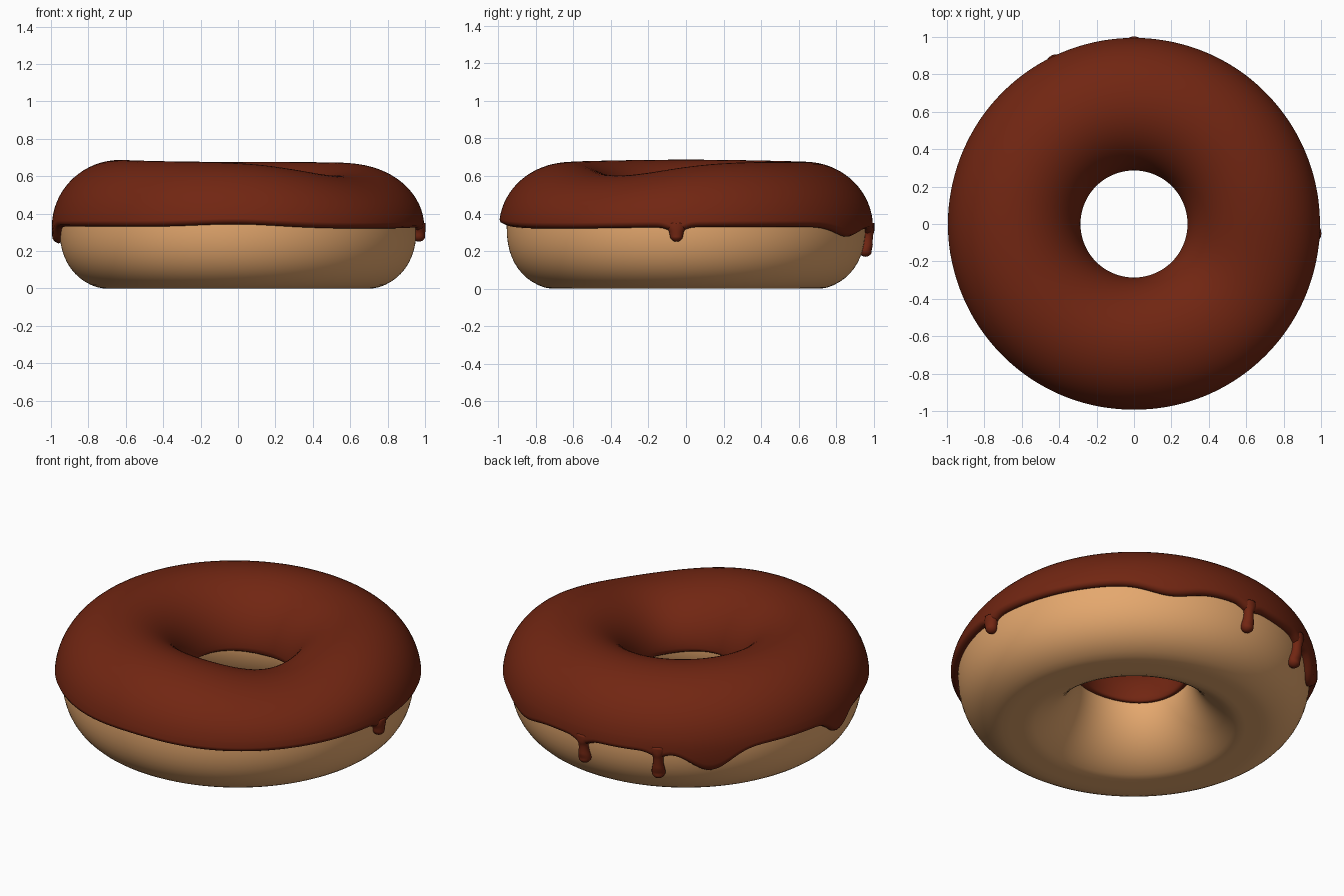
import bpy, bmesh, math
from mathutils import Vector
from math import sin, cos, pi, radians, degrees

cube = bpy.data.objects.get("Cube")
if cube:
    bpy.data.objects.remove(cube)

MID_R, MID_Z = 0.63, 0.33     # centre of the ring's cross-section
STEPS = 240


def material(name, rgb):
    m = bpy.data.materials.new(name)
    m.use_nodes = True
    m.diffuse_color = (*rgb, 1)
    bsdf = next(n for n in m.node_tree.nodes if n.type == 'BSDF_PRINCIPLED')
    bsdf.inputs["Base Color"].default_value = (*rgb, 1)
    bsdf.inputs["Roughness"].default_value = 0.5
    return m


def loft(name, rows, mat, wrap_rows):
    """Skin closed loops of points into a smooth mesh."""
    bm = bmesh.new()
    grid = [[bm.verts.new(p) for p in row] for row in rows]
    n, m = len(grid), len(grid[0])
    for i in range(n if wrap_rows else n - 1):
        for j in range(m):
            a, b = grid[i], grid[(i + 1) % n]
            k = (j + 1) % m
            bm.faces.new((a[j], b[j], b[k], a[k]))
    if not wrap_rows:
        bm.faces.new(grid[0])
        bm.faces.new(grid[-1])
    bmesh.ops.recalc_face_normals(bm, faces=bm.faces)
    mesh = bpy.data.meshes.new(name)
    bm.to_mesh(mesh)
    bm.free()
    for p in mesh.polygons:
        p.use_smooth = True
    mesh.materials.append(mat)
    obj = bpy.data.objects.new(name, mesh)
    bpy.context.collection.objects.link(obj)
    return obj


def bump(angle, centre, width):
    d = (angle - centre + 180) % 360 - 180
    return math.exp(-(d / width) ** 2 / 2)


def power(v, e):
    return math.copysign(abs(v) ** e, v)


def dough_radius(z, outer=True):
    """Ring wall radius of the dough at height z."""
    h = min(1, abs(z - MID_Z) / 0.34)
    e, w = (2.3, 0.325) if outer else (1.8, -0.315)
    return MID_R + w * (1 - h ** e) ** (1 / e)


def sag(angle):
    """Height factor of the upper half: one side has sunk a little."""
    return 1 - 0.21 * bump(angle, -35, 25) + 0.035 * bump(angle, 180, 40)


def icing_edge(angle):
    """Height of the lower icing rim around the outside."""
    z = 0.33 + 0.015 * bump(angle, -90, 12) - 0.01 * bump(angle, -45, 25)
    z -= 0.05 * bump(angle, 62, 7) + 0.12 * bump(angle, 133, 6)
    z -= 0.09 * bump(angle, 182, 4) + 0.02 * bump(angle, 110, 25)
    for a in DRIPS:
        z -= 0.03 * bump(angle, a[0], 2.2)
    return z


# angle, lowest point, bulb radius
DRIPS = [(-3, 0.25, 0.035), (90, 0.17, 0.036), (116, 0.15, 0.038)]


def turn(profile, angle):
    a = radians(angle)
    return [Vector((r * cos(a), r * sin(a), z)) for r, z in profile]


def dough_profile(angle):
    pts = []
    for i in range(56):
        t = 2 * pi * i / 56
        outer, upper = cos(t) >= 0, sin(t) >= 0
        e = 2 if upper else (2.3 if outer else 1.8)
        r = MID_R + (0.325 if outer else 0.315) * power(cos(t), 2 / e)
        h = 0.30 * sag(angle) if upper else 0.34
        pts.append((r, max(0, MID_Z + h * power(sin(t), 2 / e))))
    return pts


def icing_profile(angle):
    edge = icing_edge(angle)
    inner = 0.33 + 0.008 * sin(radians(angle * 3))
    h = 0.345 * sag(angle)
    start = 0.2
    pts = [(dough_radius(edge) - 0.015, edge + 0.012),
           (dough_radius(edge) + 0.012, edge),
           (dough_radius(edge) + 0.032, edge + 0.010)]
    # hanging skirt, then the domed top
    top = MID_Z + h * sin(start)
    for i in range(7):
        z = edge + 0.025 + (top - edge - 0.025) * i / 7
        lift = max(0, z - MID_Z) / h
        r = MID_R + 0.365 * math.sqrt(1 - lift ** 2)
        pts.append((r if z > MID_Z else dough_radius(z) + 0.04, z))
    for i in range(33):
        t = start + (pi - start - 0.08) * i / 32
        w = 0.365 if cos(t) > 0 else 0.345
        pts.append((MID_R + w * cos(t), MID_Z + h * sin(t)))
    pts += [(0.287, inner + 0.008), (0.297, inner), (0.33, inner + 0.01)]
    return pts


def drip(name, angle, low, bulb, mat):
    """A thin run of icing ending in a rounded bead."""
    rows = []
    high, sides, count = 0.35, 16, 28
    a = radians(angle)
    out, side = Vector((cos(a), sin(a), 0)), Vector((-sin(a), cos(a), 0))
    for i in range(count + 1):
        z = high + (low - high) * (1 - (1 - i / count) ** 1.6)
        d = z - low
        if d < bulb:
            size = math.sqrt(max(0.0004 ** 2, bulb ** 2 - (bulb - d) ** 2))
        else:
            size = bulb * (0.74 + 0.26 * math.exp(-((d - bulb) / 0.04) ** 2))
        size += 0.02 * math.exp(-((z - 0.33) / 0.025) ** 2)
        centre = out * (dough_radius(max(z, low + bulb)) + 0.015)
        rows.append([centre + Vector((0, 0, z))
                     + out * cos(2 * pi * j / sides) * min(size, 0.033)
                     + side * sin(2 * pi * j / sides) * size
                     for j in range(sides)])
    return loft(name, rows, mat, False)


dough_mat = material("golden dough", (0.78, 0.39, 0.155))
icing_mat = material("chocolate icing", (0.165, 0.019, 0.006))

angles = [360 * i / STEPS for i in range(STEPS)]
loft("dough_ring", [turn(dough_profile(a), a) for a in angles], dough_mat, True)
loft("icing", [turn(icing_profile(a), a) for a in angles], icing_mat, True)
for n, (a, low, bulb) in enumerate(DRIPS, 1):
    drip(f"icing_drip_{n}", a, low, bulb, icing_mat)
